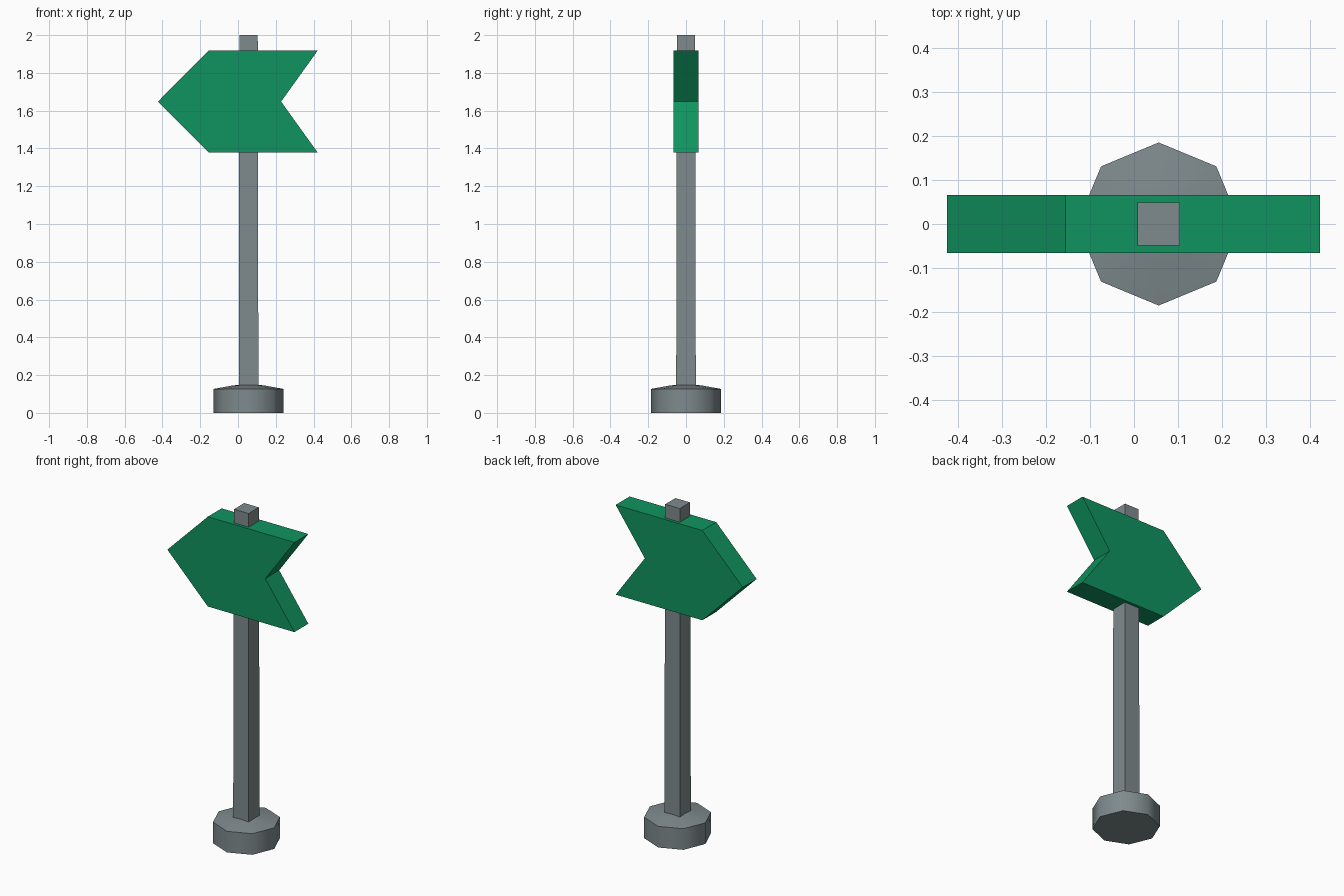
import bpy, bmesh, math

if "Cube" in bpy.data.objects:
    bpy.data.objects.remove(bpy.data.objects["Cube"])

CX = 0.056  # post and base sit slightly right of centre


def material(name, rgb):
    m = bpy.data.materials.new(name)
    m.diffuse_color = (*rgb, 1)
    m.use_nodes = True
    m.node_tree.nodes["Principled BSDF"].inputs["Base Color"].default_value = m.diffuse_color
    return m


def add_object(name, bm, mat):
    bmesh.ops.recalc_face_normals(bm, faces=bm.faces)
    mesh = bpy.data.meshes.new(name)
    bm.to_mesh(mesh)
    bm.free()
    mesh.materials.append(mat)
    ob = bpy.data.objects.new(name, mesh)
    bpy.context.collection.objects.link(ob)
    return ob


def lofted(name, rings, sides, turn, mat):
    """Stack of regular polygons given as (radius, z), capped at both ends."""
    bm = bmesh.new()
    loops = []
    for r, z in rings:
        angles = [turn + math.tau * i / sides for i in range(sides)]
        loops.append([bm.verts.new((CX + r * math.cos(a), r * math.sin(a), z)) for a in angles])
    for lo, hi in zip(loops, loops[1:]):
        for i in range(sides):
            j = (i + 1) % sides
            bm.faces.new((lo[i], lo[j], hi[j], hi[i]))
    bm.faces.new(loops[0][::-1])
    bm.faces.new(loops[-1])
    return add_object(name, bm, mat)


grey = material("grey metal", (0.21, 0.255, 0.265))
green = material("sign green", (0.005, 0.295, 0.114))

# Octagonal foot with a gently sloped top
base = lofted("base", [(0.185, 0), (0.185, 0.127), (0.09, 0.144), (0.05, 0.149)], 8, 0, grey)
bpy.context.view_layer.objects.active = base
base.select_set(True)
bpy.ops.object.shade_smooth_by_angle(angle=math.radians(50))

# Square post, slightly tapered
lofted("post", [(0.052 * math.sqrt(2), 0.1), (0.0485 * math.sqrt(2), 2.0)], 4, math.pi / 4, grey)

# Arrow board extruded through its thickness
outline = [(-0.424, 1.648), (-0.155, 1.378), (0.422, 1.378),
           (0.228, 1.648), (0.422, 1.918), (-0.155, 1.918)]
bm = bmesh.new()
face = bm.faces.new([bm.verts.new((x, -0.066, z)) for x, z in outline])
ext = bmesh.ops.extrude_face_region(bm, geom=[face], use_keep_orig=True)
bmesh.ops.translate(bm, vec=(0, 0.132, 0),
                    verts=[g for g in ext["geom"] if isinstance(g, bmesh.types.BMVert)])
add_object("arrow_board", bm, green)
